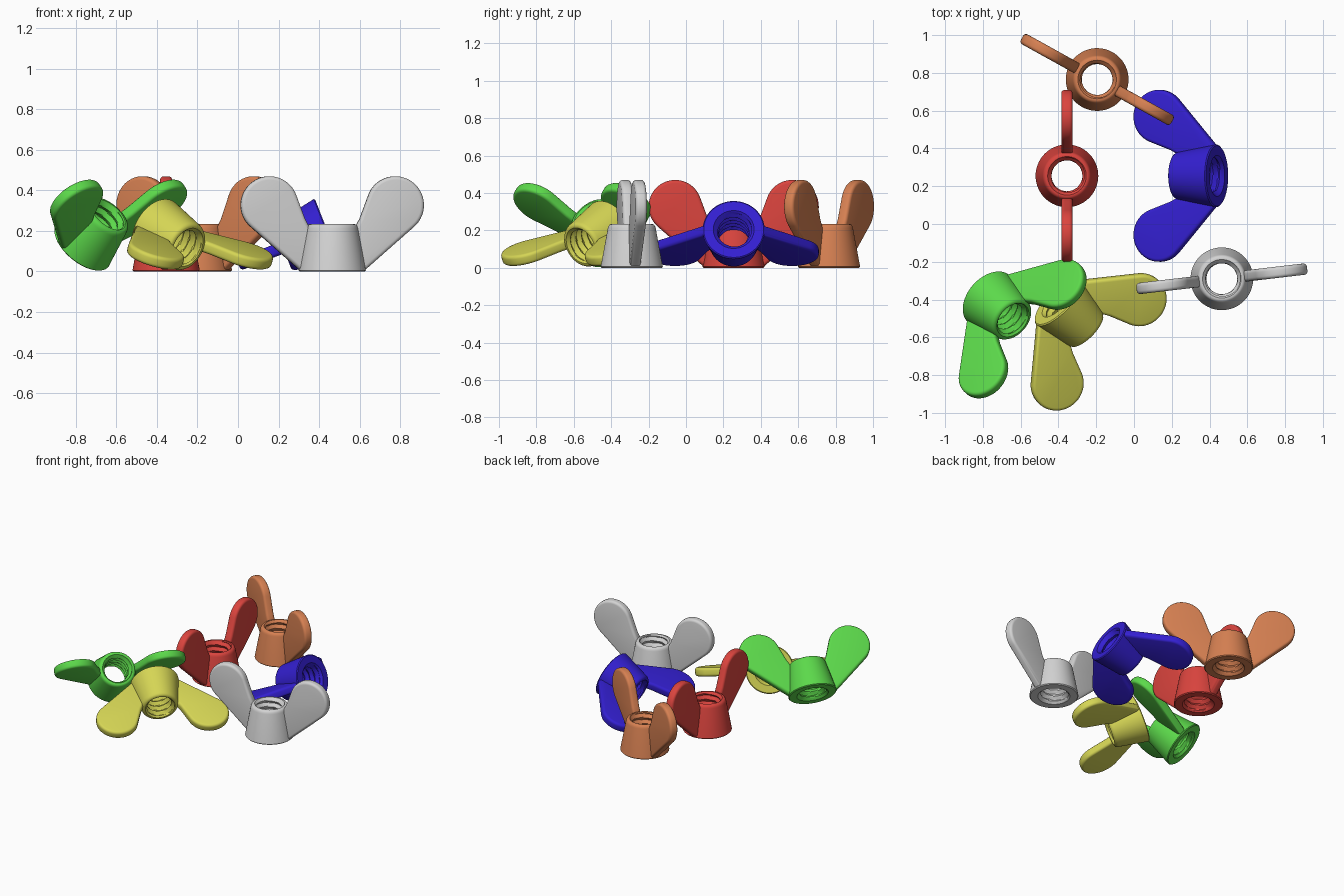
import bpy, bmesh, math
from mathutils import Matrix, Vector

if "Cube" in bpy.data.objects:
    bpy.data.objects.remove(bpy.data.objects["Cube"])

# colour, base centre, yaw of the wing line, tilt of the nut axis from vertical
NUTS = [
    ("white",  (0.650, 0.650, 0.650), (0.465, -0.29, 0.0),     6.7,   0),
    ("red",    (0.708, 0.058, 0.048), (-0.355, 0.255, 0.0),    90.0,  0),
    ("orange", (0.672, 0.216, 0.084), (-0.195, 0.765, 0.0),    -29.0, 0),
    ("blue",   (0.034, 0.014, 0.645), (0.44, 0.255, 0.205),    -90.0, 111.5),
    ("yellow", (0.665, 0.665, 0.090), (-0.405, -0.41, 0.205),  45.5,  111.5),
    ("green",  (0.107, 0.694, 0.070), (-0.772, -0.393, 0.124), 48.5,  48),
]
SIDES = 64
HEIGHT = 0.235


def thread_radius(z, turn):
    """Helical V thread, opened by a chamfer at both ends of the hole."""
    p = (z / 0.045 - turn) % 1.0
    r = 0.081 + 0.02 * abs(2 * p - 1)
    return max(r, 0.109 - z, 0.102 - (HEIGHT - z))


def body_mesh(name):
    """Tapered collar revolved around z with a threaded hole."""
    bm = bmesh.new()
    outer = [(0.160, 0.0), (0.166, 0.006), (0.128, 0.212),
             (0.125, 0.222), (0.119, 0.231), (0.110, HEIGHT)]
    rows = 44
    rings = []
    for r, z in outer:
        rings.append([(r, z)] * SIDES)
    for i in range(rows + 1):
        z = HEIGHT * (1 - i / rows)
        rings.append([(thread_radius(z, j / SIDES), z) for j in range(SIDES)])
    verts = []
    for ring in rings:
        verts.append([bm.verts.new((r * math.cos(2 * math.pi * j / SIDES),
                                    r * math.sin(2 * math.pi * j / SIDES), z))
                      for j, (r, z) in enumerate(ring)])
    for i, a in enumerate(verts):
        b = verts[(i + 1) % len(verts)]
        for j in range(SIDES):
            k = (j + 1) % SIDES
            bm.faces.new((a[j], a[k], b[k], b[j]))
    return finish(bm, name)


def wing_mesh(name):
    """One flat wing: a round lobe running down to the collar."""
    bm = bmesh.new()
    arc = [math.radians(-47.4 + 205.4 * i / 32) for i in range(33)]
    outline = [(0.313 + 0.142 * math.cos(a), 0.328 + 0.142 * math.sin(a)) for a in arc]
    outline += [(0.137, 0.262), (0.112, 0.215), (0.108, 0.03), (0.163, 0.008)]
    face = bm.faces.new([bm.verts.new((x, -0.03, z)) for x, z in outline])
    ext = bmesh.ops.extrude_face_region(bm, geom=[face])
    top = [v for v in ext["geom"] if isinstance(v, bmesh.types.BMVert)]
    bmesh.ops.translate(bm, verts=top, vec=(0, 0.06, 0))
    return finish(bm, name)


def finish(bm, name):
    bmesh.ops.recalc_face_normals(bm, faces=bm.faces[:])
    mesh = bpy.data.meshes.new(name)
    bm.to_mesh(mesh)
    bm.free()
    return mesh


def place(mesh, material, matrix):
    mesh.materials.append(material)
    ob = bpy.data.objects.new(mesh.name, mesh)
    bpy.context.collection.objects.link(ob)
    ob.matrix_world = matrix
    bpy.ops.object.select_all(action='DESELECT')
    ob.select_set(True)
    bpy.context.view_layer.objects.active = ob
    return ob


for name, rgb, pos, yaw, tilt in NUTS:
    mat = bpy.data.materials.new(name)
    mat.diffuse_color = (*rgb, 1)
    mat.use_nodes = True
    mat.node_tree.nodes["Principled BSDF"].inputs["Base Color"].default_value = mat.diffuse_color
    matrix = (Matrix.Translation(Vector(pos))
              @ Matrix.Rotation(math.radians(yaw), 4, 'Z')
              @ Matrix.Rotation(math.radians(tilt), 4, 'X'))

    # threaded collar
    place(body_mesh(name + "_nut_collar"), mat, matrix)
    bpy.ops.object.shade_smooth_by_angle(angle=math.radians(35))

    # pair of wings with rounded rims
    wings = place(wing_mesh(name + "_nut_wings"), mat, matrix)
    mirror = wings.modifiers.new("other_wing", 'MIRROR')
    mirror.use_axis = (True, False, False)
    bevel = wings.modifiers.new("rounded_rim", 'BEVEL')
    bevel.width = 0.018
    bevel.segments = 4
    bevel.limit_method = 'ANGLE'
    bevel.angle_limit = math.radians(70)
    bevel.use_clamp_overlap = False
    for m in ("other_wing", "rounded_rim"):
        bpy.ops.object.modifier_apply(modifier=m)
    bpy.ops.object.shade_smooth_by_angle(angle=math.radians(35))
